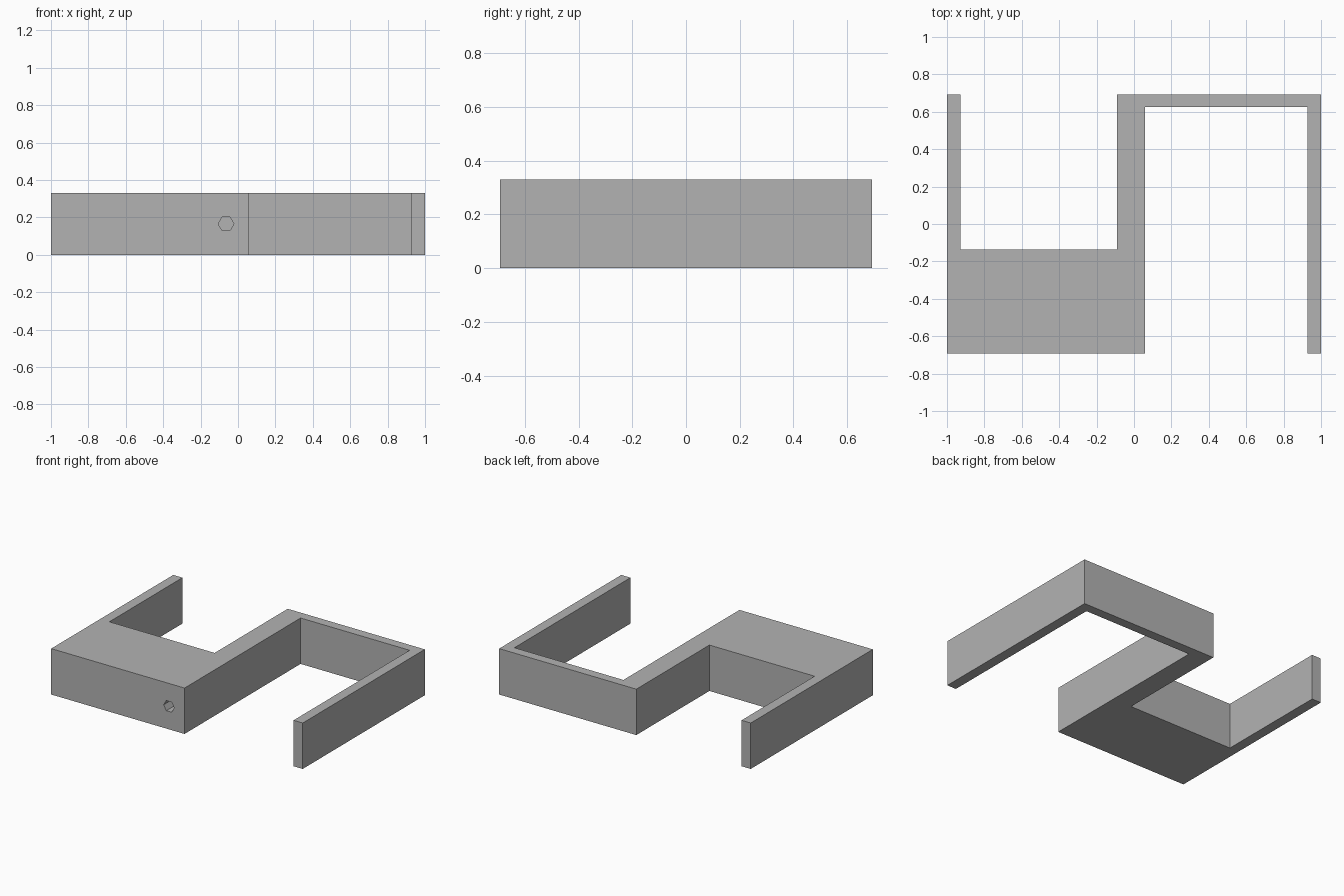
import bpy, bmesh
from math import pi
from mathutils import Matrix, Vector

if "Cube" in bpy.data.objects:
    bpy.data.objects.remove(bpy.data.objects["Cube"], do_unlink=True)

HEIGHT = 0.33

grey = bpy.data.materials.new("matte grey")
grey.use_nodes = True
colour = (0.45, 0.45, 0.45, 1)
grey.diffuse_color = colour
grey.node_tree.nodes["Principled BSDF"].inputs["Base Color"].default_value = colour


def add_object(name, bm):
    bmesh.ops.recalc_face_normals(bm, faces=bm.faces)
    mesh = bpy.data.meshes.new(name)
    bm.to_mesh(mesh)
    bm.free()
    mesh.materials.append(grey)
    obj = bpy.data.objects.new(name, mesh)
    bpy.context.collection.objects.link(obj)
    return obj


# Bracket: one S-shaped outline with a solid block and thin arms, extruded upward
outline = [(-1, -0.693), (0.06, -0.693), (0.06, 0.625), (0.927, 0.625),
           (0.927, -0.693), (1, -0.693), (1, 0.693), (-0.09, 0.693),
           (-0.09, -0.137), (-0.927, -0.137), (-0.927, 0.693), (-1, 0.693)]
bm = bmesh.new()
base = bm.faces.new([bm.verts.new((x, y, 0)) for x, y in outline])
extruded = bmesh.ops.extrude_face_region(bm, geom=[base], use_keep_orig=True)
top = [v for v in extruded["geom"] if isinstance(v, bmesh.types.BMVert)]
bmesh.ops.translate(bm, verts=top, vec=Vector((0, 0, HEIGHT)))
bracket = add_object("bracket", bm)

# Blind hexagonal hole in the front of the block
bm = bmesh.new()
bmesh.ops.create_cone(bm, cap_ends=True, segments=6, radius1=0.042, radius2=0.042,
                      depth=0.8,
                      matrix=Matrix.Translation((-0.064, -0.693, HEIGHT / 2))
                      @ Matrix.Rotation(pi / 2, 4, "X") @ Matrix.Rotation(pi / 2, 4, "Z"))
cutter = add_object("hole_cutter", bm)
cutter.hide_render = True
cutter.hide_set(True)

hole = bracket.modifiers.new("screw hole", "BOOLEAN")
hole.operation = "DIFFERENCE"
hole.solver = "EXACT"
hole.object = cutter
